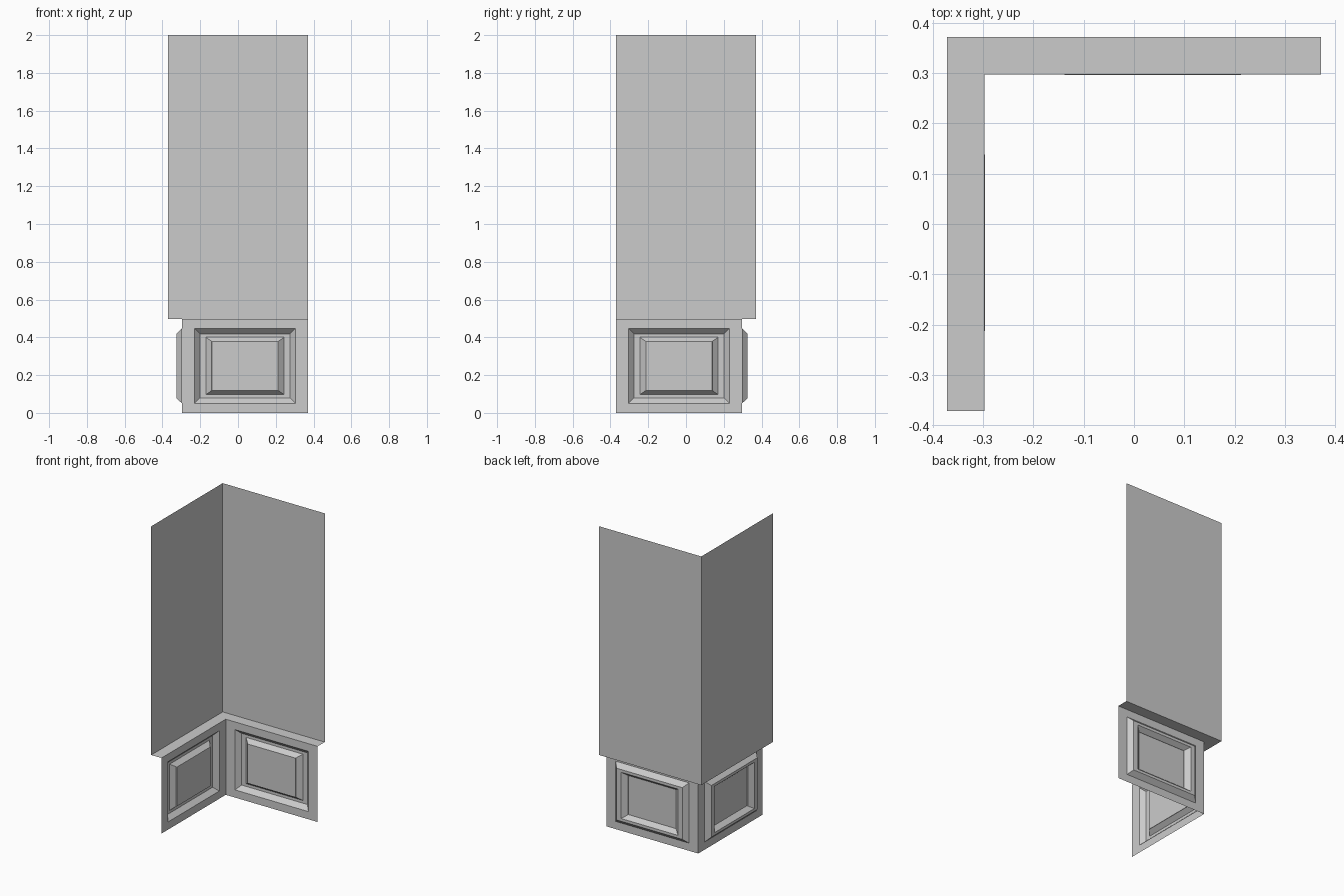
import bpy, bmesh

if "Cube" in bpy.data.objects:
    bpy.data.objects.remove(bpy.data.objects["Cube"])

W = 0.371          # outer half width (upper wall plane)
D = 0.297          # wainscot plane
H = 0.497          # wainscot height
CX, CZ = (W - D) / 2, H / 2


def make(name, quads, mirrored):
    """Sheet object from quads; mirrored copies go across the corner diagonal."""
    bm = bmesh.new()
    for q in quads:
        pts = [(-y, -x, z) for x, y, z in q][::-1] if mirrored else q
        bm.faces.new([bm.verts.new(p) for p in pts])
    bmesh.ops.remove_doubles(bm, verts=bm.verts, dist=1e-5)
    me = bpy.data.meshes.new(name)
    bm.to_mesh(me)
    bm.free()
    ob = bpy.data.objects.new(name, me)
    bpy.context.collection.objects.link(ob)
    return ob


def ring(hw, hh, y):
    return [(CX - hw, y, CZ - hh), (CX + hw, y, CZ - hh),
            (CX + hw, y, CZ + hh), (CX - hw, y, CZ + hh)]


# Panel profile: half width, half height, depth, from outer border to raised field
profile = [((W + D) / 2, H / 2, D), (0.267, 0.198, D), (0.239, 0.170, 0.326),
           (0.207, 0.152, 0.326), (0.176, 0.130, 0.300), (0.175, 0.129, 0.2955)]
rings = [ring(*p) for p in profile]
panel = [[a[i], a[(i + 1) % 4], b[(i + 1) % 4], b[i]]
         for a, b in zip(rings, rings[1:]) for i in range(4)]
panel.append(rings[-1])

# Upper wall sheet and mitred ledge
wall = [[(-W, W, H), (W, W, H), (W, W, 2), (-W, W, 2)]]
ledge = [[(-D, D, H), (W, D, H), (W, W, H), (-W, W, H)]]

for side, mirrored in (("back", False), ("left", True)):
    make(side + "_upper_wall", wall, mirrored)
    make(side + "_ledge", ledge, mirrored)
    make(side + "_wainscot_panel", panel, mirrored)
